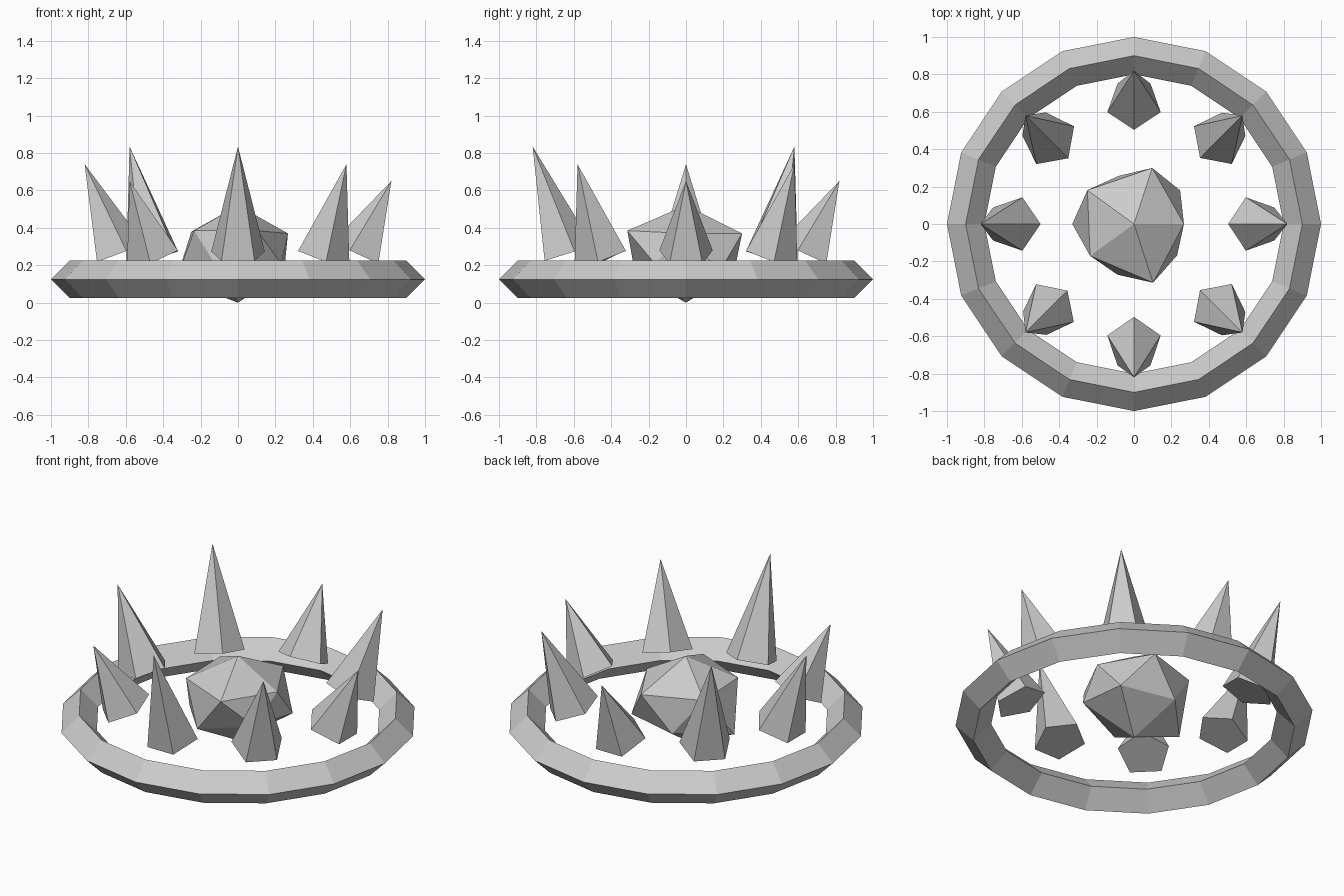
import bpy, bmesh, math
from mathutils import Vector

if "Cube" in bpy.data.objects:
    bpy.data.objects.remove(bpy.data.objects["Cube"])


def make_object(name, verts, faces):
    mesh = bpy.data.meshes.new(name)
    mesh.from_pydata(verts, [], faces)
    bm = bmesh.new()
    bm.from_mesh(mesh)
    bmesh.ops.recalc_face_normals(bm, faces=bm.faces)
    bm.to_mesh(mesh)
    bm.free()
    obj = bpy.data.objects.new(name, mesh)
    bpy.context.collection.objects.link(obj)
    return obj


def polar(angle, r, z):
    a = math.radians(angle)
    return (r * math.cos(a), r * math.sin(a), z)


# Outer ring with diamond cross-section
bpy.ops.mesh.primitive_torus_add(major_radius=0.9, minor_radius=0.1, major_segments=16,
                                 minor_segments=4, location=(0, 0, 0.125))
bpy.context.object.name = "base_ring"

# Central rock: irregular icosahedron made from two staggered rings (radius, height)
upper = [(0.267, 0.37), (0.315, 0.37), (0.308, 0.38), (0.29, 0.385), (0.33, 0.385)]
lower = [(0.305, 0.165), (0.27, 0.16), (0.33, 0.125), (0.285, 0.15), (0.285, 0.21)]
verts = [polar(72 * i, *p) for i, p in enumerate(upper)]
verts += [polar(72 * i + 36, *p) for i, p in enumerate(lower)]
verts += [(0, 0, 0.52), (0, 0, 0)]
faces = []
for i in range(5):
    j = (i + 1) % 5
    faces += [(i, j, 10), (i, 5 + i, j), (j, 5 + i, 5 + j), (5 + j, 5 + i, 11)]
make_object("center_rock", verts, faces)

# Five-sided spikes leaning outward, three alternating heights
tip_heights = (0.65, 0.74, 0.835)
for k in range(8):
    a = -k * math.pi / 4
    radial = Vector((math.cos(a), math.sin(a), 0))
    side = Vector((-math.sin(a), math.cos(a), 0))
    base = radial * 0.64 + Vector((0, 0, 0.26))
    tip = radial * 0.82 + Vector((0, 0, tip_heights[k % 3]))
    inward = side.cross((tip - base).normalized())
    if inward.dot(radial) > 0:
        inward = -inward
    pts = []
    for i in range(5):
        t = math.tau * i / 5
        pts.append(base + 0.15 * (math.cos(t) * inward + math.sin(t) * side))
    pts.append(tip)
    make_object(f"spike_{k + 1}", pts,
                [(i, (i + 1) % 5, 5) for i in range(5)] + [(4, 3, 2, 1, 0)])
